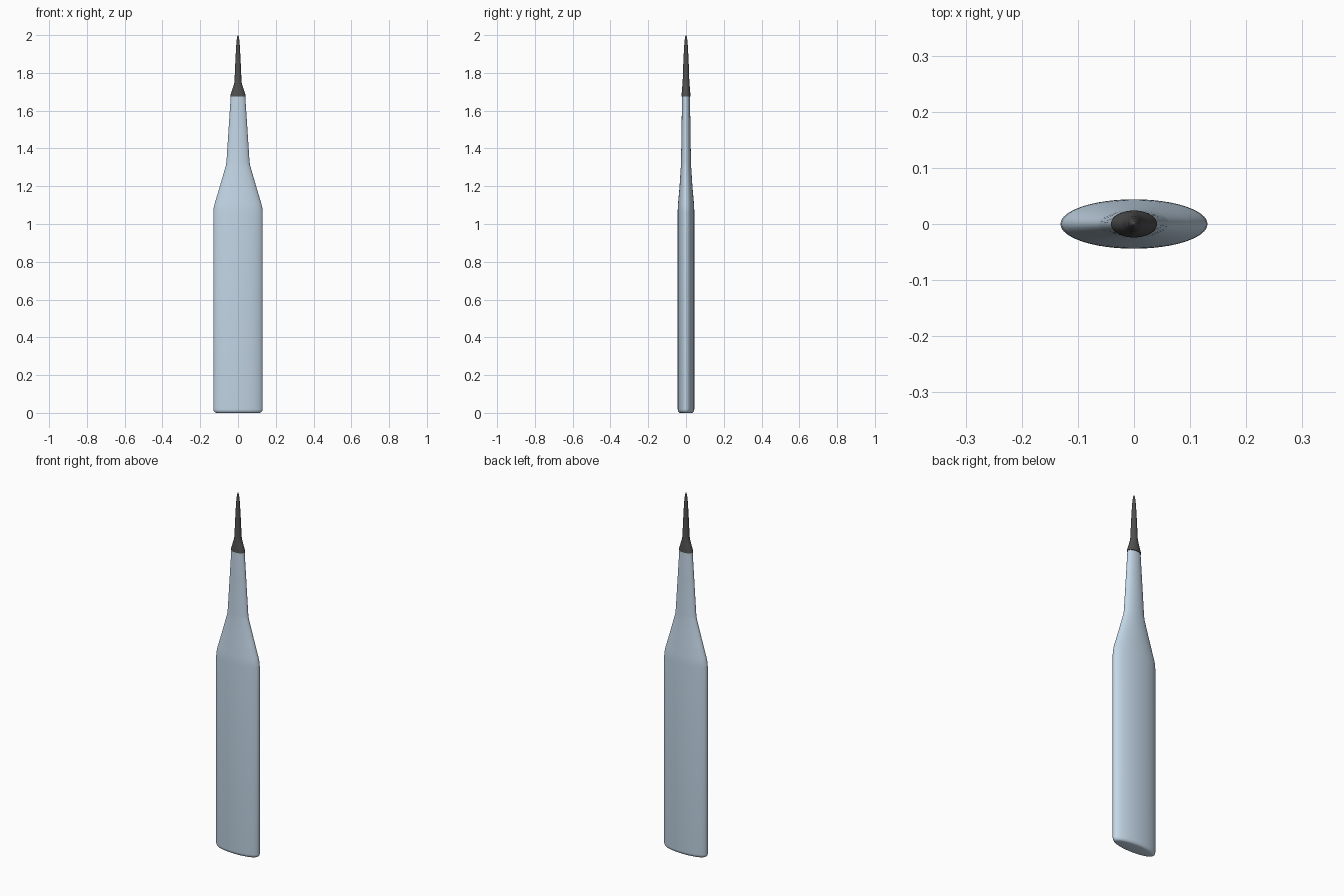
import bpy, bmesh, math

if "Cube" in bpy.data.objects:
    bpy.data.objects.remove(bpy.data.objects["Cube"])

SEGMENTS = 64


def material(name, color):
    mat = bpy.data.materials.new(name)
    mat.diffuse_color = color
    mat.use_nodes = True
    mat.node_tree.nodes["Principled BSDF"].inputs["Base Color"].default_value = mat.diffuse_color
    return mat


def elliptical_loft(name, rings, mat):
    """Skin a stack of (z, half width x, half depth y) ellipses and cap both ends."""
    bm = bmesh.new()
    loops = []
    for z, rx, ry in rings:
        angles = [2 * math.pi * i / SEGMENTS for i in range(SEGMENTS)]
        loops.append([bm.verts.new((rx * math.cos(a), ry * math.sin(a), z)) for a in angles])
    for low, high in zip(loops, loops[1:]):
        for i in range(SEGMENTS):
            j = (i + 1) % SEGMENTS
            bm.faces.new((low[i], low[j], high[j], high[i]))
    bm.faces.new(loops[0][::-1])
    bm.faces.new(loops[-1])
    mesh = bpy.data.meshes.new(name)
    bm.to_mesh(mesh)
    bm.free()
    mesh.materials.append(mat)
    obj = bpy.data.objects.new(name, mesh)
    bpy.context.collection.objects.link(obj)
    bpy.ops.object.select_all(action='DESELECT')
    obj.select_set(True)
    bpy.context.view_layer.objects.active = obj
    bpy.ops.object.shade_smooth_by_angle(angle=math.radians(35))
    return obj


# Handle: rounded foot, flat oval grip, shoulder and tapering neck
foot = 0.02
handle_rings = []
for k in range(6):
    a = math.pi / 2 * k / 5
    inset = foot * (1 - math.sin(a))
    handle_rings.append((foot * (1 - math.cos(a)), 0.131 - inset, 0.044 - inset * 0.7))
handle_rings += [
    (1.06, 0.131, 0.044), (1.085, 0.129, 0.0435), (1.11, 0.123, 0.042),
    (1.20, 0.096, 0.034), (1.31, 0.064, 0.027), (1.33, 0.061, 0.0262),
    (1.50, 0.050, 0.0235), (1.68, 0.038, 0.021),
]
elliptical_loft("handle", handle_rings, material("handle_blue", (0.55, 0.68, 0.80, 1)))

# Tip: oval collar flowing into a slender rounded point
tip_rings = [
    (1.675, 0.041, 0.024), (1.685, 0.039, 0.0235), (1.72, 0.028, 0.0205),
    (1.745, 0.020, 0.0185), (1.76, 0.0185, 0.0175), (1.85, 0.0145, 0.0145),
    (1.93, 0.0105, 0.0105), (1.97, 0.0075, 0.0075), (1.988, 0.005, 0.005),
    (1.997, 0.0025, 0.0025), (2.0, 0.0006, 0.0006),
]
elliptical_loft("tip", tip_rings, material("tip_dark_grey", (0.08, 0.08, 0.08, 1)))
